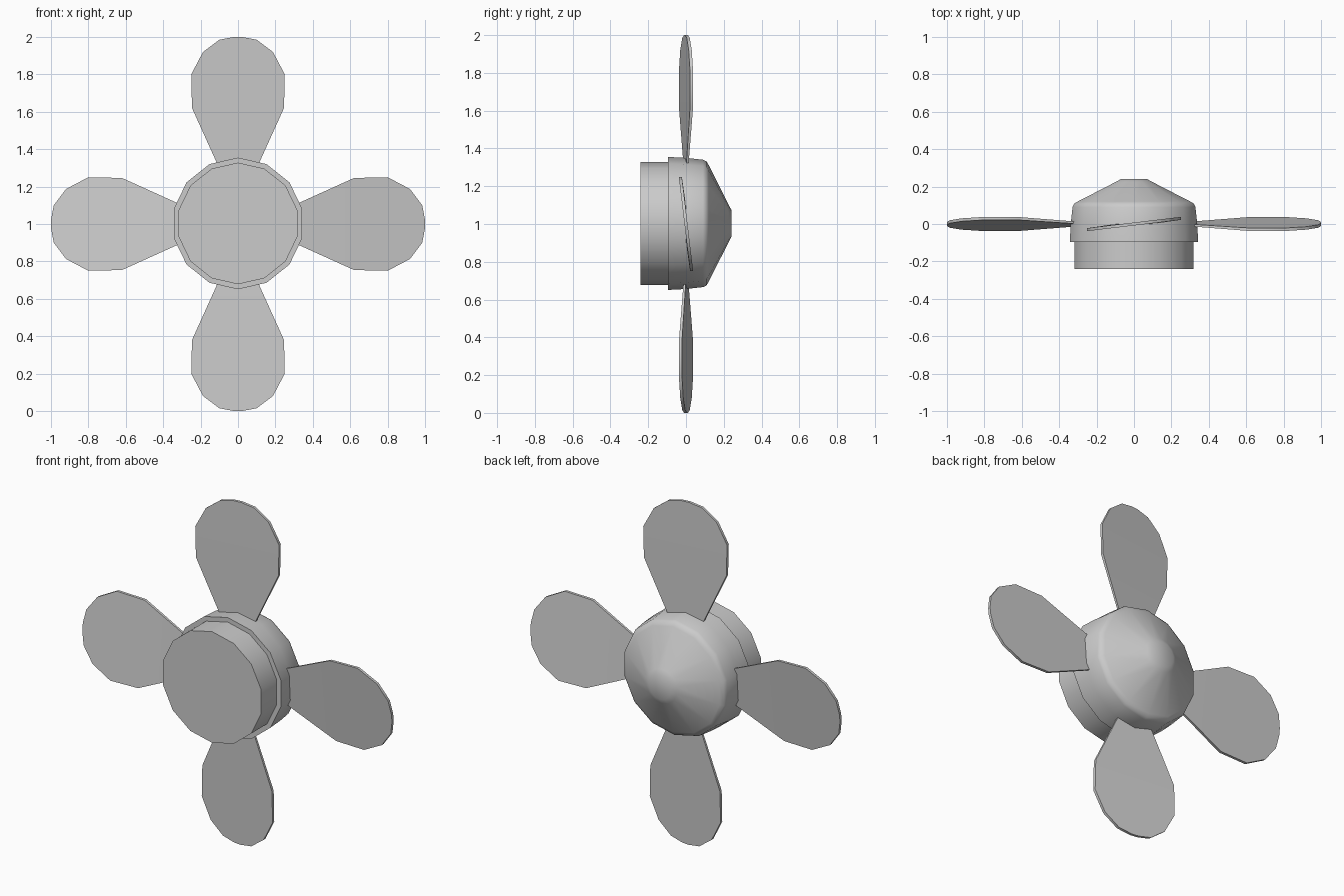
import bpy, bmesh, math
from mathutils import Matrix, Vector

if "Cube" in bpy.data.objects:
    bpy.data.objects.remove(bpy.data.objects["Cube"])

CENTRE = Vector((0, 0, 1.0))


def finish(name, bm, angle):
    bmesh.ops.recalc_face_normals(bm, faces=bm.faces)
    mesh = bpy.data.meshes.new(name)
    bm.to_mesh(mesh)
    bm.free()
    obj = bpy.data.objects.new(name, mesh)
    bpy.context.collection.objects.link(obj)
    obj.location = CENTRE
    bpy.ops.object.select_all(action='DESELECT')
    obj.select_set(True)
    bpy.context.view_layer.objects.active = obj
    bpy.ops.object.shade_smooth_by_angle(angle=math.radians(angle))
    return obj


def lathe(name, profile, sides=14):
    """Closed solid of revolution around y from (y, radius) points."""
    bm = bmesh.new()
    rings = []
    for y, r in profile:
        ring = []
        for i in range(sides):
            a = 2 * math.pi * i / sides
            ring.append(bm.verts.new((r * math.sin(a), y, r * math.cos(a))))
        rings.append(ring)
    for a, b in zip(rings, rings[1:]):
        for i in range(sides):
            j = (i + 1) % sides
            bm.faces.new((a[i], a[j], b[j], b[i]))
    bm.faces.new(rings[0])
    bm.faces.new(rings[-1])
    return finish(name, bm, 50)


# Hub: rear drum and conical nose cap
drum = lathe("rear_drum", [(-0.24, 0.325), (-0.08, 0.325)])
cap = lathe("nose_cap", [(-0.095, 0.352), (0.0, 0.347), (0.09, 0.337), (0.108, 0.329),
                         (0.12, 0.309), (0.225, 0.1), (0.24, 0.072)])
for o in (drum, cap):
    o.location.z += 0.003

# Blades: (radius, half width, pitch slope, half thickness) stations
STATIONS = [(0.315, 0.108, 0.07, 0.006), (0.62, 0.246, 0.12, 0.008),
            (0.80, 0.25, 0.12, 0.008), (0.92, 0.187, 0.12, 0.008),
            (0.985, 0.10, 0.12, 0.008), (1.0, 0.022, 0.12, 0.008)]


def blade(name, turn):
    bm = bmesh.new()
    loops = []
    for r, w, s, t in STATIONS:
        loops.append([bm.verts.new((x, s * x + dy, r)) for x, dy in
                      ((-w, -t), (w, -t), (w, t), (-w, t))])
    for a, b in zip(loops, loops[1:]):
        for i in range(4):
            j = (i + 1) % 4
            bm.faces.new((a[i], a[j], b[j], b[i]))
    bm.faces.new(loops[0])
    bm.faces.new(loops[-1])
    bmesh.ops.rotate(bm, verts=bm.verts, matrix=Matrix.Rotation(turn, 3, 'Y'))
    return finish(name, bm, 30)


for k, side in enumerate(("top", "right", "bottom", "left")):
    blade(side + "_blade", k * math.pi / 2)
